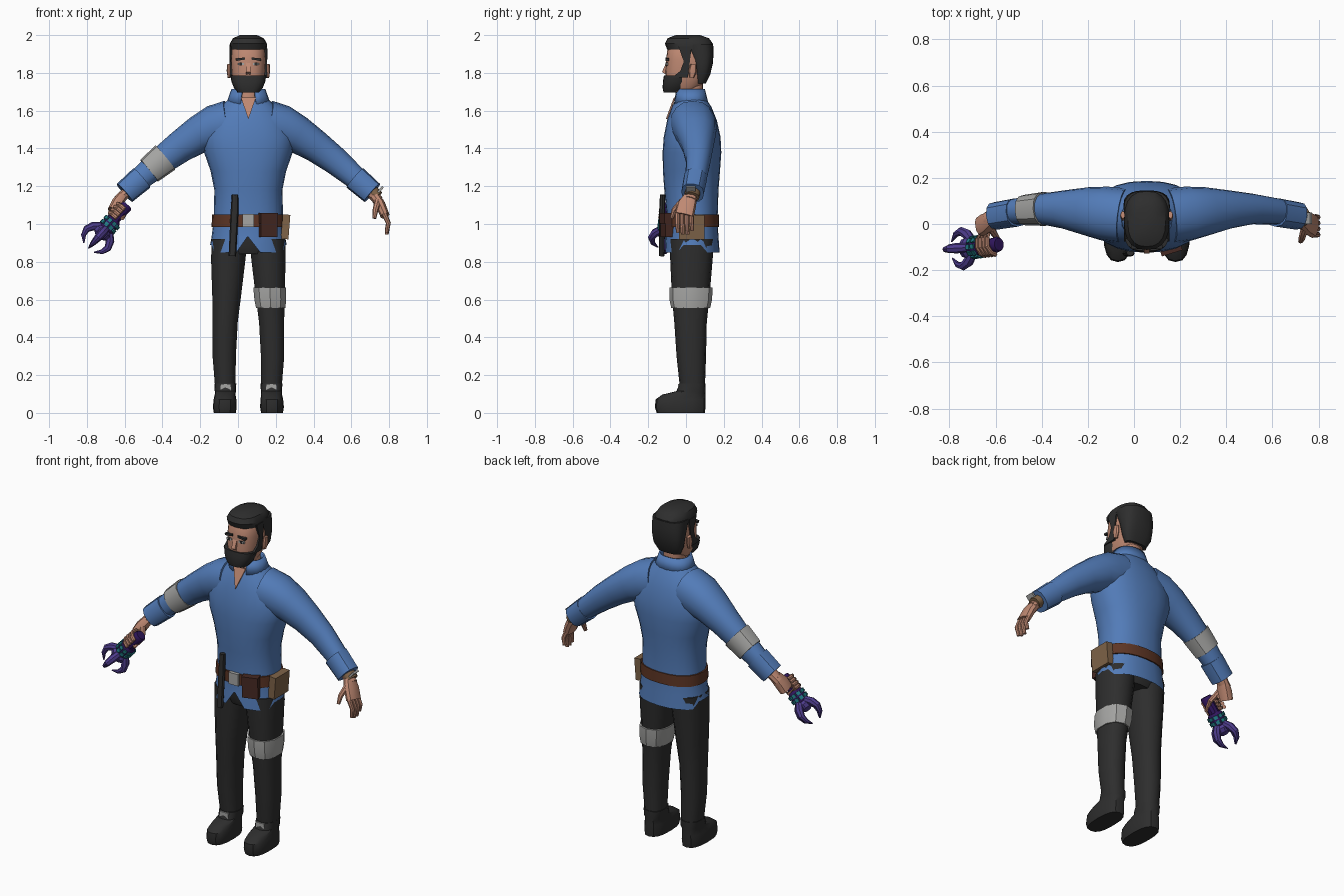
import bpy, bmesh, math
from mathutils import Vector, Matrix

CX = 0.055  # body centre line


def mat(name, r, g, b):
    m = bpy.data.materials.new(name)
    m.diffuse_color = (r, g, b, 1)
    return m


BLUE = mat("blue cloth", 0.085, 0.20, 0.48)
BLACK = mat("charcoal", 0.027, 0.027, 0.027)
SKIN = mat("skin", 0.52, 0.25, 0.17)
GREY = mat("light grey", 0.38, 0.38, 0.37)
BROWN = mat("belt brown", 0.11, 0.036, 0.018)
DARK = mat("dark brown", 0.06, 0.022, 0.016)
TAN = mat("tan", 0.21, 0.125, 0.065)
PURPLE = mat("deep purple", 0.03, 0.008, 0.11)
VIOLET = mat("violet", 0.075, 0.045, 0.26)
TEAL = mat("teal", 0.015, 0.20, 0.23)


def finish(name, bm, m):
    bmesh.ops.recalc_face_normals(bm, faces=bm.faces[:])
    me = bpy.data.meshes.new(name)
    bm.to_mesh(me)
    bm.free()
    me.materials.append(m)
    ob = bpy.data.objects.new(name, me)
    bpy.context.collection.objects.link(ob)
    return ob


def tube(name, pts, m, sides=12, n=2.0, axis=None, caps=True):
    """Skin rings (x, y, z, half size near y, half size across) along a path."""
    bm = bmesh.new()
    P = [Vector(p[:3]) for p in pts]
    rings = []
    for i, p in enumerate(pts):
        t = axis or (P[min(i + 1, len(P) - 1)] - P[max(i - 1, 0)]).normalized()
        ref = Vector((0, 1, 0)) if abs(t.y) < 0.9 else Vector((1, 0, 0))
        a = (ref - t * ref.dot(t)).normalized()
        b = t.cross(a)
        ring = []
        for k in range(sides):
            w = 2 * math.pi * k / sides
            c, s = math.cos(w), math.sin(w)
            u = math.copysign(abs(c) ** (2 / n), c)
            v = math.copysign(abs(s) ** (2 / n), s)
            ring.append(bm.verts.new(P[i] + a * u * p[3] + b * v * p[4]))
        rings.append(ring)
    for r, q in zip(rings, rings[1:]):
        for k in range(sides):
            j = (k + 1) % sides
            bm.faces.new((r[k], r[j], q[j], q[k]))
    if caps:
        bm.faces.new(rings[0])
        bm.faces.new(rings[-1])
    return finish(name, bm, m)


def loft(name, rows, m, cx=CX, sides=20, n=2.3, caps=True):
    """Horizontal rings given as (z, half width, front y, back y[, x shift])."""
    pts = [(cx + (r[4] if len(r) > 4 else 0), (r[2] + r[3]) / 2, r[0], (r[3] - r[2]) / 2, r[1]) for r in rows]
    return tube(name, pts, m, sides, n, Vector((0, 0, 1)), caps)


def box(name, c, size, m, rot=None):
    bm = bmesh.new()
    M = Matrix.Translation(c) @ (rot or Matrix()) @ Matrix.Diagonal((*size, 1))
    bmesh.ops.create_cube(bm, size=1, matrix=M)
    return finish(name, bm, m)


def plate(name, pts, off, m):
    bm = bmesh.new()
    f = bm.faces.new([bm.verts.new(p) for p in pts])
    g = bmesh.ops.extrude_face_region(bm, geom=[f])["geom"]
    bmesh.ops.translate(bm, vec=off, verts=[v for v in g if isinstance(v, bmesh.types.BMVert)])
    bm.faces.new([v for v in f.verts]) if not f.is_valid else None
    return finish(name, bm, m)


# Shirt body with notched hem
shirt = loft("shirt", [(0.85, .203, -.112, .178), (0.93, .195, -.107, .172), (1.02, .184, -.10, .167),
                       (1.18, .18, -.115, .172), (1.28, .20, -.122, .18), (1.38, .235, -.124, .187),
                       (1.46, .245, -.118, .183), (1.55, .21, -.10, .163), (1.62, .15, -.075, .135),
                       (1.665, .10, -.05, .105)], BLUE, sides=24, caps=False)
for v in shirt.data.vertices:
    if v.co.z < 0.86:
        v.co.z += .09 if abs(v.co.x - CX) < .01 and v.co.y < 0 else .04 if abs(v.co.y - .033) < .06 else 0

# Collar, open at the front, and the skin showing below it
bm = bmesh.new()
bm.from_mesh(loft("collar", [(1.635, .118, -.068, .12), (1.715, .09, -.055, .10)], BLUE, caps=False).data)
bmesh.ops.delete(bm, geom=[f for f in bm.faces if abs(f.calc_center_median().x - CX) < .03
                           and f.calc_center_median().y < 0], context="FACES")
collar = bpy.data.objects["collar"]
bm.to_mesh(collar.data)
bm.free()
collar.modifiers.new("thickness", "SOLIDIFY").thickness = 0.01
plate("open_neckline", [(CX - .04, -.055, 1.67), (CX + .04, -.055, 1.67), (CX, -.098, 1.555)], (0, -.009, 0), SKIN)
loft("neck", [(1.60, .065, -.045, .09), (1.66, .058, -.035, .09), (1.76, .06, -.03, .09)], SKIN)

# Head, hair and beard
loft("head", [(1.70, .06, -.09, .04), (1.74, .08, -.107, .09), (1.80, .09, -.11, .115), (1.87, .093, -.105, .125),
              (1.93, .088, -.098, .12), (1.97, .06, -.07, .09)], SKIN, n=2.5)
loft("hair_back", [(1.745, .07, .05, .105), (1.79, .092, .045, .128), (1.85, .099, .03, .142),
                   (1.90, .101, .01, .146), (1.95, .099, -.02, .144)], BLACK, n=2.7)
loft("hair_top", [(1.925, .097, -.10, .142), (1.955, .098, -.112, .142), (1.983, .082, -.098, .122),
                  (2.0, .045, -.055, .075)], BLACK, n=2.5)
loft("beard", [(1.695, .055, -.118, -.02), (1.72, .076, -.124, 0), (1.755, .09, -.122, .01),
               (1.785, .094, -.117, .01)], BLACK, n=2.6)
plate("nose", [(CX, -.10, 1.865), (CX, -.127, 1.805), (CX, -.105, 1.79)], (.012, 0, 0), SKIN)
plate("nose_side", [(CX, -.10, 1.865), (CX, -.127, 1.805), (CX, -.105, 1.79)], (-.012, 0, 0), SKIN)
for s in (-1, 1):
    plate("sideburn", [(CX + s * .086, y, z) for y, z in
                       ((-.075, 1.775), (.01, 1.775), (.03, 1.94), (-.04, 1.94), (-.012, 1.86), (-.03, 1.81))],
          (s * .012, 0, 0), BLACK)
    tube("ear", [(CX + s * .10, .03, 1.775, .012, .01), (CX + s * .103, .035, 1.81, .022, .012),
                 (CX + s * .103, .04, 1.845, .016, .01)], SKIN, 8)
    box("eye_white", (CX + s * .04, -.1, 1.847), (.032, .012, .013), GREY)
    box("pupil", (CX + s * .04, -.101, 1.847), (.014, .014, .014), BLACK)
    box("eyebrow", (CX + s * .042, -.099, 1.873), (.05, .02, .012), BLACK, Matrix.Rotation(s * .12, 4, "Y"))

# Sleeves, cuffs, wrists, legs and shoes, mirrored about the centre line
for s in (-1, 1):
    X = lambda d: CX + s * d
    tube("sleeve", [(X(.10), .035, 1.53, .12, .125), (X(.18), .045, 1.512, .118, .117), (X(.26), .055, 1.475, .105, .10),
                    (X(.36), .063, 1.41, .083, .085), (X(.46), .065, 1.335, .066, .074), (X(.56), .055, 1.25, .057, .062),
                    (X(.62), .045, 1.195, .052, .055)], BLUE, 16, 2.2)
    tube("cuff", [(X(.565), .05, 1.243, .062, .068), (X(.655), .035, 1.165, .06, .063)], BLUE, 12, 2.5)
    tube("wrist", [(X(.62), .04, 1.19, .035, .03), (X(.69), .02, 1.125, .035, .028)], SKIN, 10)
    loft("leg", [(.13, .055, -.032, .10, s * .122), (.30, .063, -.05, .106, s * .128), (.48, .068, -.062, .11, s * .123),
                 (.62, .078, -.075, .125, s * .115), (.80, .092, -.083, .14, s * .107), (.92, .098, -.088, .15, s * .1)],
         BLACK, sides=14)
    loft("shoe", [(0, .058, -.155, .10, s * .125), (.03, .063, -.165, .103, s * .125), (.072, .06, -.16, .103, s * .124),
                  (.097, .055, -.125, .103, s * .123), (.115, .056, -.05, .103, s * .122),
                  (.155, .058, -.036, .104, s * .122)], BLACK, sides=16, n=2.6)
    box("shoe_strap", (X(.12), -.036, .136), (.055, .014, .034), GREY)
loft("pelvis", [(.84, .12, -.07, .13), (.89, .18, -.088, .15), (1.0, .17, -.085, .15)], BLACK)

# Grey bands on one arm and one thigh
tube("arm_band", [(CX - .44, .066, 1.352, .074, .083), (CX - .525, .06, 1.282, .067, .074)], GREY, 12, 2.5)
loft("thigh_band", [(.555, .081, -.078, .128, 0), (.60, .088, -.088, .138, -.002), (.665, .091, -.088, .141, -.005)], GREY,
     cx=CX + .118, sides=10)

# Belt and its gear
loft("belt", [(.985, .195, -.111, .176), (1.05, .192, -.112, .174)], BROWN, sides=24)
box("buckle", (CX, -.113, 1.018), (.062, .02, .07), GREY)
box("dark_pouch", (.157, -.095, .993), (.09, .055, .125), DARK, Matrix.Rotation(.3, 4, "Z"))
box("pouch_flap", (.157, -.099, 1.03), (.094, .058, .055), DARK, Matrix.Rotation(.3, 4, "Z"))
box("side_pouch", (.252, .03, .985), (.04, .135, .13), TAN, Matrix.Rotation(.08, 4, "Y"))
tube("baton", [(-.03, -.128, .83, .014, .02), (-.018, -.126, 1.07, .016, .021), (-.016, -.124, 1.155, .014, .017)], BLACK, 8)

# Open hand with watch
tube("watch_strap", [(.712, .035, 1.168, .041, .035), (.738, .03, 1.143, .041, .035)], TAN, 12)
box("watch_face", (.752, .025, 1.18), (.012, .05, .045), GREY, Matrix.Rotation(.75, 4, "Y"))
tube("open_palm", [(.725, .025, 1.145, .035, .027), (.752, .005, 1.105, .05, .028), (.778, -.01, 1.045, .052, .025)],
     SKIN, 10, 2.5)
for k in range(4):
    y = -.046 + k * .025
    e = (.01, 0, 0, .02)[k]
    tube("finger", [(.772, y, 1.06, .013, .015), (.796, y, 1.005, .0125, .013), (.787, y + .004, .945 + e, .01, .01)],
         SKIN, 8)
tube("thumb", [(.74, -.02, 1.12, .018, .018), (.728, -.062, 1.075, .015, .015), (.722, -.075, 1.03, .01, .01)], SKIN, 8)

# Gripping hand
tube("fist", [(-.615, .025, 1.145, .035, .028), (-.64, .005, 1.11, .045, .032), (-.662, -.01, 1.07, .045, .03)],
     SKIN, 10, 2.5)

# Claw tool held in the fist, built along its own axis
start = Vector((-.585, -.088, 1.10))
d = Vector((-.67, -.08, -.74)).normalized()
e1 = d.cross(Vector((0, 1, 0))).normalized()
e2 = d.cross(e1)


def on_axis(t, r=0.0, ang=0.0):
    return start + d * t + (e1 * math.cos(ang) + e2 * math.sin(ang)) * r


for name, m, rows in (("tool_handle", PURPLE, ((0, .028), (.012, .034), (.05, .03), (.12, .03))),
                      ("tool_collar", PURPLE, ((.10, .036), (.115, .045), (.165, .045), (.18, .036))),
                      ("tool_hub", VIOLET, ((.17, .036), (.19, .05), (.215, .045), (.235, .015)))):
    tube(name, [(*on_axis(t), r, r) for t, r in rows], m, 10)
M = Matrix((e1, e2, d)).transposed().to_4x4()
for k in range(10):
    a = 2 * math.pi * k / 10
    for t in (.125, .153):
        box("teal_tile", on_axis(t, .044, a), (.012, .021, .02), TEAL, M @ Matrix.Rotation(a, 4, "Z"))
for k in range(4):
    a = math.pi / 2 * k
    tube("claw", [(*on_axis(t, r, a), w, w) for t, r, w in
                  ((.175, .03, .02), (.205, .06, .023), (.24, .076, .019), (.275, .066, .013), (.305, .036, .003))],
         VIOLET, 8)
for k in range(4):  # fingers wrapped over the handle
    t = .03 + k * .021
    tube("grip_finger", [(*on_axis(t, r, a), .011, .012) for r, a in
                         ((.075, -1.75), (.05, -2.5), (.043, 3.0), (.042, 2.2), (.042, 1.5))], SKIN, 8)
tube("grip_thumb", [(-.62, -.02, 1.11, .017, .017), (-.595, -.06, 1.065, .014, .014), (-.612, -.118, 1.03, .01, .01)], SKIN, 8)

# Smooth shading with kept edges
bpy.ops.object.select_all(action="SELECT")
bpy.context.view_layer.objects.active = shirt
bpy.ops.object.shade_smooth_by_angle(angle=math.radians(35))
